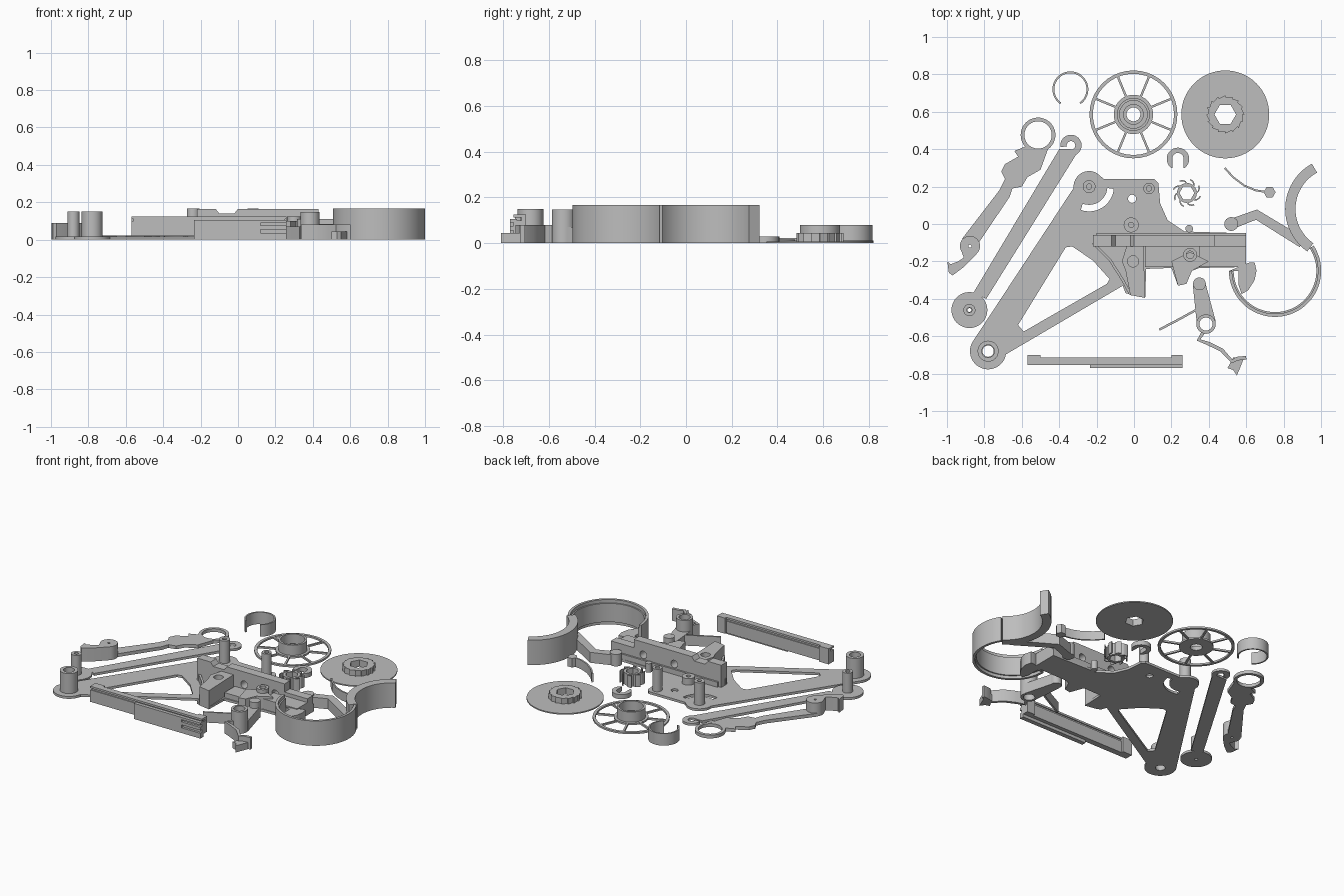
import bpy, bmesh
from math import sin, cos, radians, pi
from mathutils import Matrix, Vector

default = bpy.data.objects.get("Cube")
if default:
    bpy.data.objects.remove(default)

grey = bpy.data.materials.new("plain grey")
grey.use_nodes = True
colour = (0.51, 0.51, 0.51, 1)
grey.diffuse_color = colour
grey.node_tree.nodes["Principled BSDF"].inputs["Base Color"].default_value = colour
parts = []


def arc(cx, cy, r, start=0, end=360, n=40):
    """Points along an arc; a full turn leaves out the repeated last point."""
    full = abs(end - start) == 360
    count = n if full else n + 1
    angles = [radians(start + (end - start) * i / n) for i in range(count)]
    return [(cx + r * cos(a), cy + r * sin(a)) for a in angles]


def strip(path, width):
    """Outline of a band that follows a path."""
    left, right = [], []
    pts = [Vector(p) for p in path]
    for i, p in enumerate(pts):
        before = (p - pts[i - 1]).normalized() if i else Vector((0, 0))
        after = (pts[i + 1] - p).normalized() if i < len(pts) - 1 else Vector((0, 0))
        along = (before + after).normalized()
        side = Vector((-along.y, along.x)) * width / 2
        left.append(tuple(p + side))
        right.append(tuple(p - side))
    return left + right[::-1]


def gear(cx, cy, tip, root, teeth):
    """Saw tooth outline."""
    pts = []
    for i in range(teeth):
        a = 2 * pi * i / teeth
        b = a + 1.9 * pi / teeth
        pts += [(cx + tip * cos(a), cy + tip * sin(a)), (cx + root * cos(b), cy + root * sin(b))]
    return pts


def prism(name, outline, low, high, holes=(), upright=False):
    """Extrude an outline with holes; an upright prism stands on its edge, low and high being -y."""
    curve = bpy.data.curves.new(name, "CURVE")
    curve.dimensions = "2D"
    curve.fill_mode = "BOTH"
    curve.extrude = (high - low) / 2
    for loop in [outline, *holes]:
        spline = curve.splines.new("POLY")
        spline.points.add(len(loop) - 1)
        for point, (x, y) in zip(spline.points, loop):
            point.co = (x, y, 0, 1)
        spline.use_cyclic_u = True
    maker = bpy.data.objects.new(name + " outline", curve)
    bpy.context.collection.objects.link(maker)
    graph = bpy.context.evaluated_depsgraph_get()
    mesh = bpy.data.meshes.new_from_object(maker.evaluated_get(graph))
    bpy.data.objects.remove(maker)
    mesh.transform(Matrix.Translation((0, 0, (low + high) / 2)))
    if upright:
        mesh.transform(Matrix.Rotation(pi / 2, 4, "X"))
    bm = bmesh.new()
    bm.from_mesh(mesh)
    bmesh.ops.remove_doubles(bm, verts=bm.verts, dist=0.00005)
    bmesh.ops.recalc_face_normals(bm, faces=bm.faces)
    bm.to_mesh(mesh)
    bm.free()
    mesh.materials.clear()
    mesh.materials.append(grey)
    obj = bpy.data.objects.new(name, mesh)
    bpy.context.collection.objects.link(obj)
    parts.append(obj)


def tube(name, cx, cy, outer, inner, low, high):
    holes = [arc(cx, cy, inner)] if inner else []
    prism(name, arc(cx, cy, outer), low, high, holes)


def box(name, x0, x1, y0, y1, z0, z1):
    prism(name, [(x0, y0), (x1, y0), (x1, y1), (x0, y1)], z0, z1)


# Spring clip and small slotted clip
prism("open_ring", strip(arc(-.34, .72, .091, -55, 235), .01), 0, .08)
prism("slotted_clip", arc(.235, .348, .06, -55, 235) + [(.205, .3)]
      + arc(.235, .35, .03, 180, 0, 12) + [(.265, .3)], 0, .03)

# Spoked spool half
sx, sy = -.003, .586
tube("spool_rim", sx, sy, .235, .217, 0, .012)
tube("spool_floor", sx, sy, .105, .037, 0, .012)
tube("spool_hub", sx, sy, .088, .074, 0, .08)
tube("spool_bearing", sx, sy, .055, .037, 0, .025)
for i in range(8):
    a = 2 * pi * (i + .5) / 8
    ends = [(sx + r * cos(a), sy + r * sin(a)) for r in (.1, .222)]
    prism("spool_spoke", strip(ends, .012), 0, .012)

# Solid spool half with toothed hub
dx = .488
hexagon = arc(dx, sy, .058, n=6)
prism("spool_disc", arc(dx, sy, .235, n=64), 0, .008, [hexagon])
prism("spool_teeth", gear(dx, sy, .102, .092, 16), 0, .045, [hexagon])

# Bladed ratchet
rx, ry = .283, .166
prism("ratchet_core", arc(rx, ry, .053), 0, .08, [arc(rx, ry, .04, n=6)])
for i in range(8):
    a = 2 * pi * i / 8
    path = [(rx + r * cos(a + t), ry + r * sin(a + t))
            for r, t in ((.05, 0), (.062, .15), (.07, .35), (.074, .55))]
    prism("ratchet_blade", strip(path, .007), 0, .08)

# Bent pawl spring with hexagonal head
prism("pawl_spring", strip([(.485, .3), (.53, .25), (.59, .205), (.65, .18), (.7, .172)], .01), 0, .06)
prism("pawl_head", arc(.725, .17, .032, n=6), 0, .06)

# Curved housing with handle and arm
prism("housing_wall", strip(arc(.754, -.25, .238, 180, 393, 64), .017), 0, .167)
prism("housing_ledge", strip(arc(.754, -.25, .226, 180, 393, 64), .01), .02, .145)
prism("housing_handle", strip(arc(1.086, .08, .25, 119, 235), .055), 0, .167)
prism("housing_arm", strip([(.52, 0), (.655, .05), (.9, -.1)], .055), 0, .07)
tube("arm_pivot", .52, 0, .037, 0, 0, .08)
prism("housing_tab", [(.51, -.25), (.62, -.205), (.645, -.205), (.655, -.25), (.645, -.3),
                      (.61, -.355), (.575, -.375), (.56, -.33), (.56, -.25)], 0, .08)

# Left lever with ring and hooked end
tube("lever_ring", -.513, .476, .093, .073, 0, .022)
prism("lever_body", [(-.58, .415), (-.64, .39), (-.62, .36), (-.69, .32), (-.71, .28), (-.69, .24),
                     (-.72, .18), (-.92, -.08), (-.83, -.1), (-.665, .145), (-.65, .19), (-.6, .2),
                     (-.57, .25), (-.5, .29), (-.46, .4), (-.53, .39)], 0, .022)
tube("lever_boss", -.877, -.118, .054, .008, 0, .09)
prism("lever_hook", [(-.925, -.14), (-.84, -.16), (-.91, -.23), (-.97, -.275), (-.99, -.26),
                     (-.998, -.2), (-.98, -.215), (-.94, -.2), (-.91, -.18)], 0, .09)

# Long bar with hook and pillar
prism("long_bar", [(-.4, .4), (-.86, -.37), (-.79, -.4), (-.31, .37), (-.34, .4)], 0, .016)
prism("bar_hook", strip(arc(-.337, .42, .04, -110, 190, 24), .034), 0, .016)
tube("bar_foot", -.88, -.46, .096, .01, 0, .016)
tube("bar_pillar", -.88, -.46, .032, .014, 0, .15)

# Main frame plate with window and slot
outline = (arc(-.24, .2, .083, 60, 185, 16) + arc(-.78, -.68, .097, 146, 350, 24)
           + [(-.06, -.33), (-.045, -.37), (.06, -.395), (.065, -.24), (.2, -.235),
              (.235, -.33), (.28, -.32), (.31, -.25), (.35, -.235), (.6, -.23), (.6, -.05),
              (.27, -.04), (.18, .02), (.14, .11), (.13, .22), (.11, .24), (-.16, .24)])
window = [(-.62, -.54), (-.365, -.125), (-.33, -.12), (-.22, -.195), (-.13, -.295), (-.145, -.32), (-.59, -.575)]
prism("frame_plate", outline, 0, .016,
      [window, strip(arc(-.24, .2, .115, -110, -5, 16), .035), arc(-.01, .135, .022, n=16),
       arc(-.78, -.68, .03)])
tube("frame_foot_pillar", -.78, -.68, .056, .034, 0, .15)
tube("frame_left_post", -.24, .2, .034, .014, .016, .167)
tube("frame_right_post", .08, .19, .03, .014, .016, .167)
tube("frame_centre_post", -.015, -.005, .04, .014, .016, .06)
tube("frame_peg", .295, -.025, .02, 0, 0, .06)

# Upright rail wall with round openings and stepped top
prism("rail_wall", [(-.22, 0), (.6, 0), (.6, .11), (.43, .11), (.43, .165), (.0, .165), (-.02, .14),
                    (-.1, .14), (-.12, .165), (-.22, .165)], .06, .12,
      [arc(.13, .08, .025, n=20), arc(.36, .08, .025, n=20)], upright=True)
box("rail_back_lip", -.2, .6, -.065, -.048, 0, .05)
box("rail_block", .35, .6, -.23, -.12, 0, .085)
box("rail_floor", .06, .36, -.23, -.12, 0, .05)
tube("rail_screw_boss", .3, -.165, .037, .02, 0, .125)
prism("trigger_guard", [(.2, -.2), (.235, -.33), (.28, -.32), (.31, -.25), (.4, -.2), (.3, -.15)], 0, .1)
prism("grip_block", [(-.065, -.2), (-.045, -.25), (-.02, -.38), (.06, -.395), (.05, -.12),
                     (-.04, -.12)], 0, .125, [arc(-.005, -.2, .03, n=16)])
prism("grip_rib", strip([(-.22, -.1), (-.13, -.19), (-.06, -.3), (-.02, -.375)], .014), 0, .06)

# Slide with groove, front panel and end ears
box("slide_core", -.56, .25, -.748, -.722, .02, .12)
box("slide_lower", -.57, .26, -.755, -.715, .02, .1)
box("slide_upper", -.57, .26, -.755, -.715, .112, .125)
box("slide_panel", -.235, .12, -.77, -.74, 0, .105)
for low, high in ((0, .035), (.055, .075), (.09, .105)):
    box("slide_panel_rib", .12, .26, -.77, -.74, low, high)
box("slide_left_ear", -.57, -.5, -.72, -.7, .02, .125)
box("slide_right_ear", .2, .26, -.72, -.7, .02, .125)

# Trigger with pivot tube, arm, tail and return spring
tube("trigger_pivot", .385, -.535, .052, .035, 0, .147)
prism("trigger_arm", [(.315, -.33), (.383, -.32), (.437, -.52), (.4, -.49), (.36, -.49), (.335, -.525)], 0, .07)
tube("trigger_tip", .35, -.32, .034, 0, 0, .11)
prism("trigger_tail", strip([(.37, -.58), (.345, -.62), (.4, -.64), (.47, -.675), (.525, -.735),
                             (.55, -.72), (.6, -.715)], .02), 0, .08)
prism("trigger_foot", [(.53, -.715), (.59, -.71), (.575, -.75), (.55, -.81), (.53, -.78), (.5, -.77)], 0, .045)
prism("return_spring", strip([(.135, -.565), (.24, -.51), (.34, -.455)], .012), 0, .07)

# Smooth the round walls and keep the edges sharp
bpy.ops.object.select_all(action="DESELECT")
for obj in parts:
    obj.select_set(True)
bpy.context.view_layer.objects.active = parts[0]
bpy.ops.object.shade_smooth_by_angle(angle=radians(30))
